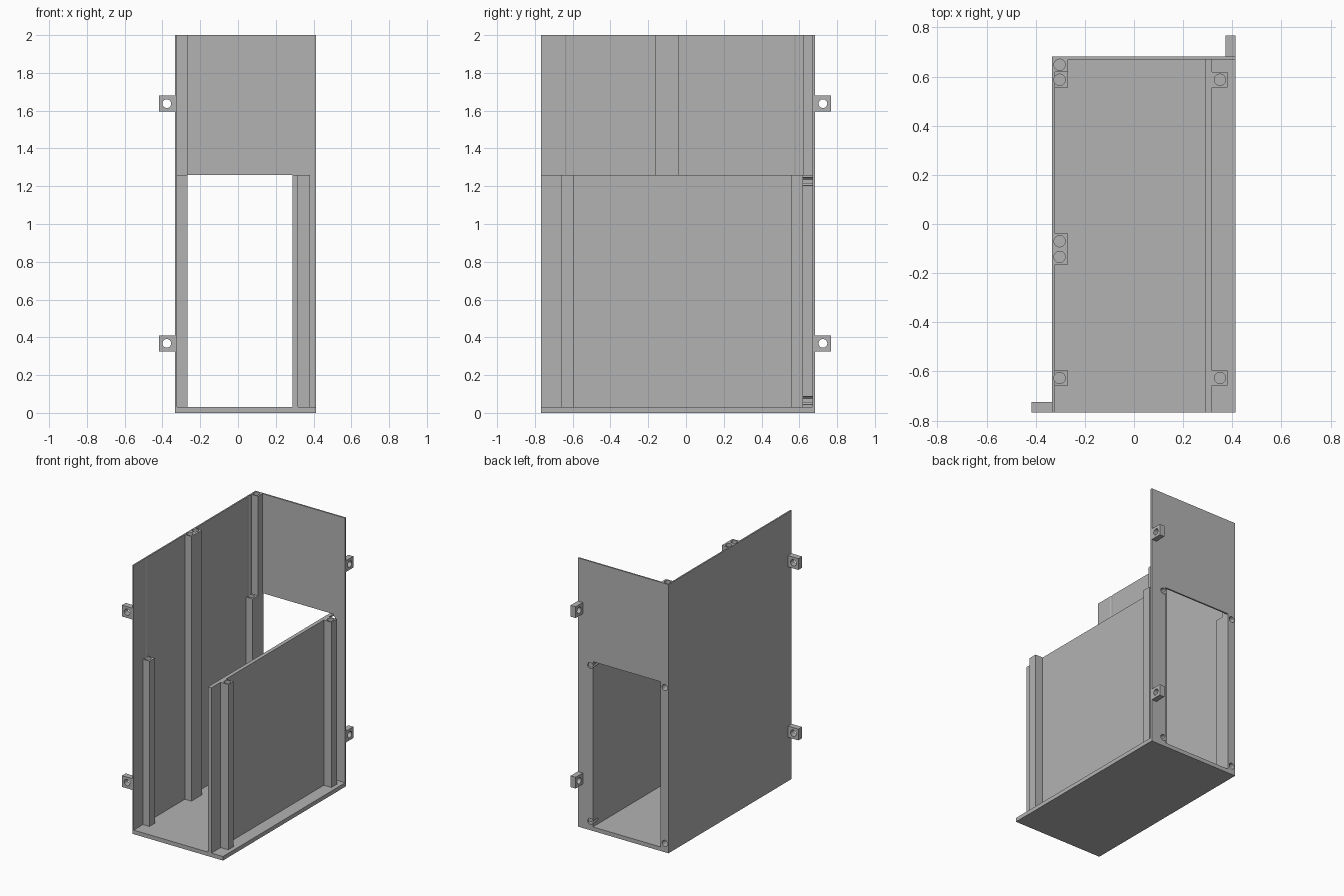
import bpy
from math import pi
from mathutils import Matrix

cube = bpy.data.objects.get("Cube")
if cube:
    bpy.data.objects.remove(cube, do_unlink=True)

grey = bpy.data.materials.new("plain_grey")
grey.use_nodes = True
GREY = (0.45, 0.45, 0.45, 1)
grey.diffuse_color = GREY
grey.node_tree.nodes["Principled BSDF"].inputs["Base Color"].default_value = GREY


def box(name, x, y, z):
    """Box from (min, max) pairs along each axis."""
    bpy.ops.mesh.primitive_cube_add(size=1)
    ob = bpy.context.object
    ob.name = name
    size = [b - a for a, b in (x, y, z)]
    mid = [(a + b) / 2 for a, b in (x, y, z)]
    ob.data.transform(Matrix.Translation(mid) @ Matrix.Diagonal((*size, 1)))
    ob.data.materials.append(grey)
    return ob


def bore(axis, centre, length, radius=0.023):
    """Round cutter along one axis."""
    rot = {"x": (0, pi / 2, 0), "y": (pi / 2, 0, 0), "z": (0, 0, 0)}[axis]
    bpy.ops.mesh.primitive_cylinder_add(vertices=32, radius=radius, depth=length,
                                        location=centre, rotation=rot)
    ob = bpy.context.object
    ob.name = "bore_cutter"
    ob.hide_render = True
    return ob


def cut(ob, cutters):
    bpy.context.view_layer.objects.active = ob
    for c in cutters:
        mod = ob.modifiers.new("hole", "BOOLEAN")
        mod.operation = "DIFFERENCE"
        mod.solver = "EXACT"
        mod.object = c
        bpy.ops.object.modifier_apply(modifier=mod.name)


# Main levels and planes
LEFT, RIGHT, FRONT, BACK = -0.333, 0.413, -0.767, 0.682
INNER_X, INNER_Y = -0.322, 0.67
FLOOR, LOW, TOP = 0.03, 1.26, 2.0
LOW_X = (0.289, 0.318)
POST = 0.063

# Floor and walls
box("floor", (LEFT, RIGHT), (FRONT, BACK), (0, FLOOR))
tall_wall = box("tall_side_wall", (LEFT, INNER_X), (FRONT, INNER_Y), (FLOOR, TOP))
low_wall = box("low_side_wall", LOW_X, (FRONT, INNER_Y), (FLOOR, LOW))
back_wall = box("back_wall", (LEFT, RIGHT), (INNER_Y, BACK), (FLOOR, TOP))
doorway = box("doorway_cutter", (-0.268, LOW_X[0]), (0.6, 0.8), (FLOOR, LOW))
cut(back_wall, [doorway])

# Corner and middle posts
px = (INNER_X, -0.268)
lx = (LOW_X[1], LOW_X[1] + POST)
front_y, back_y = -0.627, 0.587


def span(mid):
    return (mid - POST / 2, mid + POST / 2)


tall_parts = [
    box("tall_front_post", px, span(front_y), (FLOOR, LOW)),
    box("tall_middle_post", px, (-0.165, -0.039), (FLOOR, TOP)),
    box("tall_back_post", px, span(back_y), (FLOOR, LOW)),
    box("tall_corner_post", px, (back_y + POST / 2, INNER_Y), (FLOOR, TOP)),
    tall_wall, back_wall,
]
low_parts = [
    box("low_front_post", lx, span(front_y), (FLOOR, LOW)),
    box("low_back_post", lx, span(back_y), (FLOOR, LOW)),
    low_wall, back_wall,
]

# Screw holes: the short post bores run on up as shallow grooves in the tall wall
deep = 1.0
bore_x = -0.303
tall_bores = [bore("z", (bore_x, y, 1.62), deep) for y in (front_y, back_y)]
tall_bores += [bore("z", (bore_x, y, TOP), 0.3) for y in (-0.134, -0.07, 0.648)]
low_bores = [bore("z", (0.35, y, LOW), 0.3) for y in (front_y, back_y)]
for z in (0.066, 1.226):
    tall_bores.append(bore("y", (bore_x, 0.67, z), 0.1, 0.0225))
    low_bores.append(bore("y", (0.31, 0.67, z), 0.1, 0.0225))
for ob in tall_parts:
    cut(ob, tall_bores)
for ob in low_parts:
    cut(ob, low_bores)

# Mounting tabs
tab_bores = []
for z, label in ((0.368, "lower"), (1.637, "upper")):
    zs = (z - 0.042, z + 0.042)
    front_tab = box(label + "_front_tab", (-0.418, LEFT), (FRONT, -0.724), zs)
    back_tab = box(label + "_back_tab", (0.372, RIGHT), (BACK, 0.767), zs)
    tab_bores += [bore("y", (-0.377, -0.745, z), 0.2), bore("x", (0.393, 0.725, z), 0.2)]
    cut(front_tab, tab_bores[-2:-1])
    cut(back_tab, tab_bores[-1:])

# Cutters are no longer needed
for ob in tall_bores + low_bores + tab_bores + [doorway]:
    bpy.data.objects.remove(ob, do_unlink=True)
